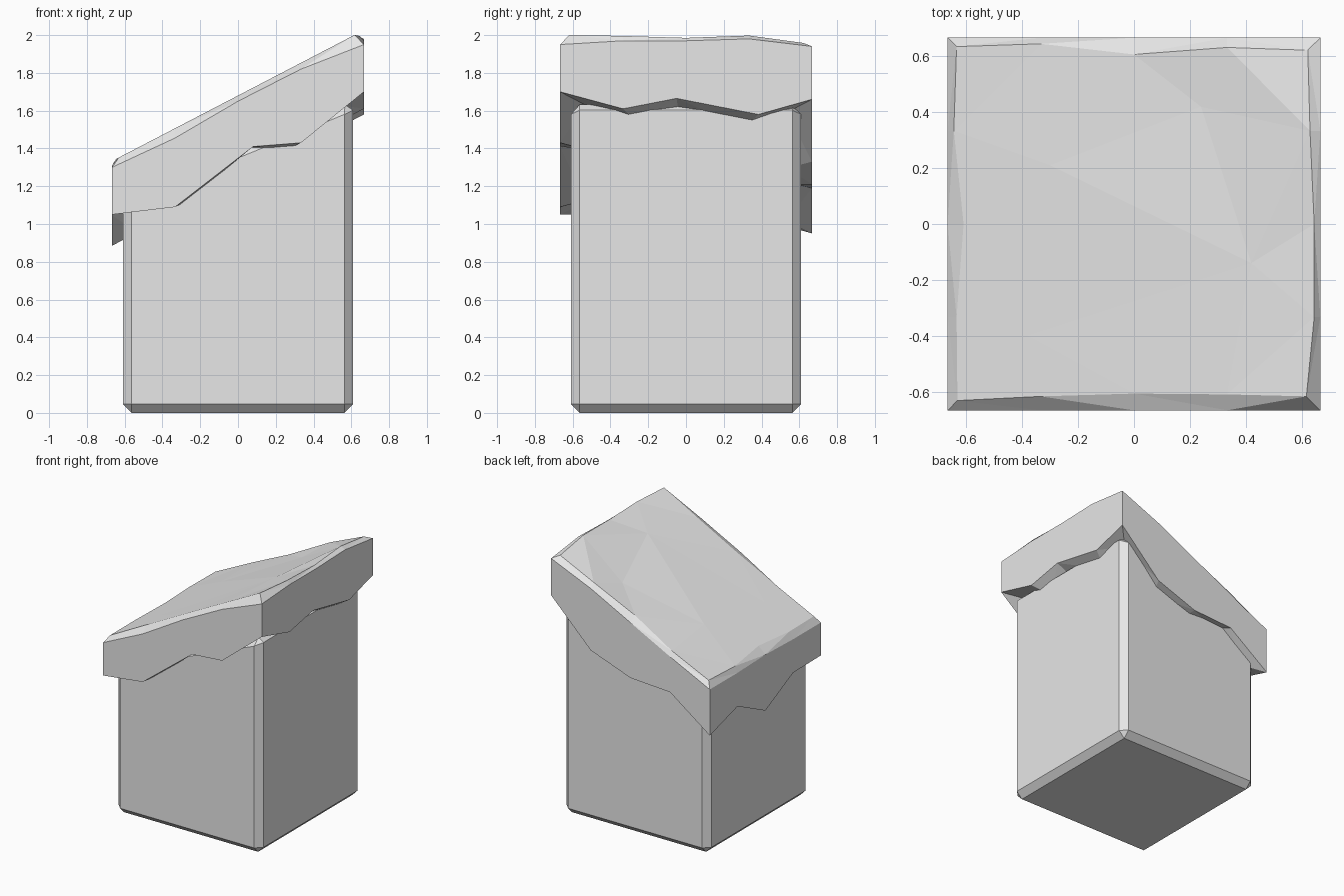
import bpy, bmesh
from mathutils import Vector
from mathutils.geometry import delaunay_2d_cdt

if "Cube" in bpy.data.objects:
    bpy.data.objects.remove(bpy.data.objects["Cube"], do_unlink=True)

GREY = (0.8, 0.8, 0.8, 1)
stone = bpy.data.materials.new("plain_grey")
stone.use_nodes = True
stone.diffuse_color = GREY
stone.node_tree.nodes["Principled BSDF"].inputs["Base Color"].default_value = GREY


def finish(bm, name):
    bmesh.ops.recalc_face_normals(bm, faces=bm.faces[:])
    mesh = bpy.data.meshes.new(name)
    bm.to_mesh(mesh)
    bm.free()
    mesh.materials.append(stone)
    obj = bpy.data.objects.new(name, mesh)
    bpy.context.collection.objects.link(obj)
    return obj


# Body: chamfered block with a sloping top
HALF = 0.61
bm = bmesh.new()
bmesh.ops.create_cube(bm, size=2 * HALF)
for v in bm.verts:
    v.co.z = 0 if v.co.z < 0 else (1.65 if v.co.x > 0 else 1.15)
bmesh.ops.bevel(bm, geom=bm.edges[:], offset=0.047, segments=1, affect='EDGES')
finish(bm, "body")

# Cap: rings of sixteen points, running front, right, back, left
R = 0.667
SLOPE = 0.52
STEPS = (-R, -R / 2, 0, R / 2)
sides = [lambda t: (t, -R), lambda t: (R, t), lambda t: (-t, R), lambda t: (-R, -t)]
outline = [side(t) for side in sides for t in STEPS]

lower_z = [1.05, 1.09, 1.41, 1.43, 1.70, 1.61, 1.665, 1.58,
           1.66, 1.33, 1.21, 1.19, 0.95, 1.045, 0.885, 1.046]
upper_z = [1.30, 1.455, 1.65, 1.82, 1.95, 1.97, 1.97, 1.98,
           1.94, 1.80, 1.63, 1.46, 1.30, 1.30, 1.31, 1.30]
inset = [0.035, 0.05, 0.06, 0.057, 0.05, 0.022, 0.022, 0.037,
         0.045, 0.035, 0.06, 0.022, 0.032, 0.022, 0.057, 0.032]
rim_lift = [0, 0, 0, 0, 0, -0.02, -0.03, -0.01,
            -0.045, -0.02, -0.02, -0.01, 0, 0, 0, 0]
shift = {2: (0.08, 0), 6: (0, -0.05), 7: (0, 0.05)}


def slope_z(x):
    return 1.68 + SLOPE * x


bm = bmesh.new()
lower, upper, rim, under = [], [], [], []
for i, (x, y) in enumerate(outline):
    dx, dy = shift.get(i, (0, 0))
    lx, ly = x + dx, y + dy
    lower.append(bm.verts.new((lx, ly, lower_z[i])))
    upper.append(bm.verts.new((x, y, upper_z[i])))
    under.append(bm.verts.new((lx * 0.8, ly * 0.8, lower_z[i] - 0.2 * lx * SLOPE)))
    # The rim steps in from whichever sides the point lies on
    ix = x - inset[i] * (x > 0.6) + inset[i] * (x < -0.6)
    iy = y - inset[i] * (y > 0.6) + inset[i] * (y < -0.6)
    rim.append(bm.verts.new((ix, iy, slope_z(ix) + rim_lift[i])))

for ring_a, ring_b in ((under, lower), (lower, upper), (upper, rim)):
    for i in range(16):
        j = (i + 1) % 16
        bm.faces.new((ring_a[i], ring_a[j], ring_b[j], ring_b[i]))

# Hidden underside of the cap
centre = bm.verts.new((0, 0, 1.33))
for i in range(16):
    bm.faces.new((under[i], centre, under[(i + 1) % 16]))

# Uneven faceted top
peaks = [(-0.3, 0.21, 0), (0.24, 0.42, -0.03), (0.42, -0.14, -0.01), (-0.38, -0.4, 0)]
top = rim + [bm.verts.new((x, y, slope_z(x) + d)) for x, y, d in peaks]
flat = [Vector((v.co.x, v.co.y)) for v in top]
_, _, faces, origin, _, _ = delaunay_2d_cdt(flat, [], [list(range(16))], 1, 1e-5)
for face in faces:
    bm.faces.new([top[origin[k][0]] for k in face])
bmesh.ops.triangulate(bm, faces=[f for f in bm.faces if len(f.verts) > 3])
finish(bm, "sloped_cap")
